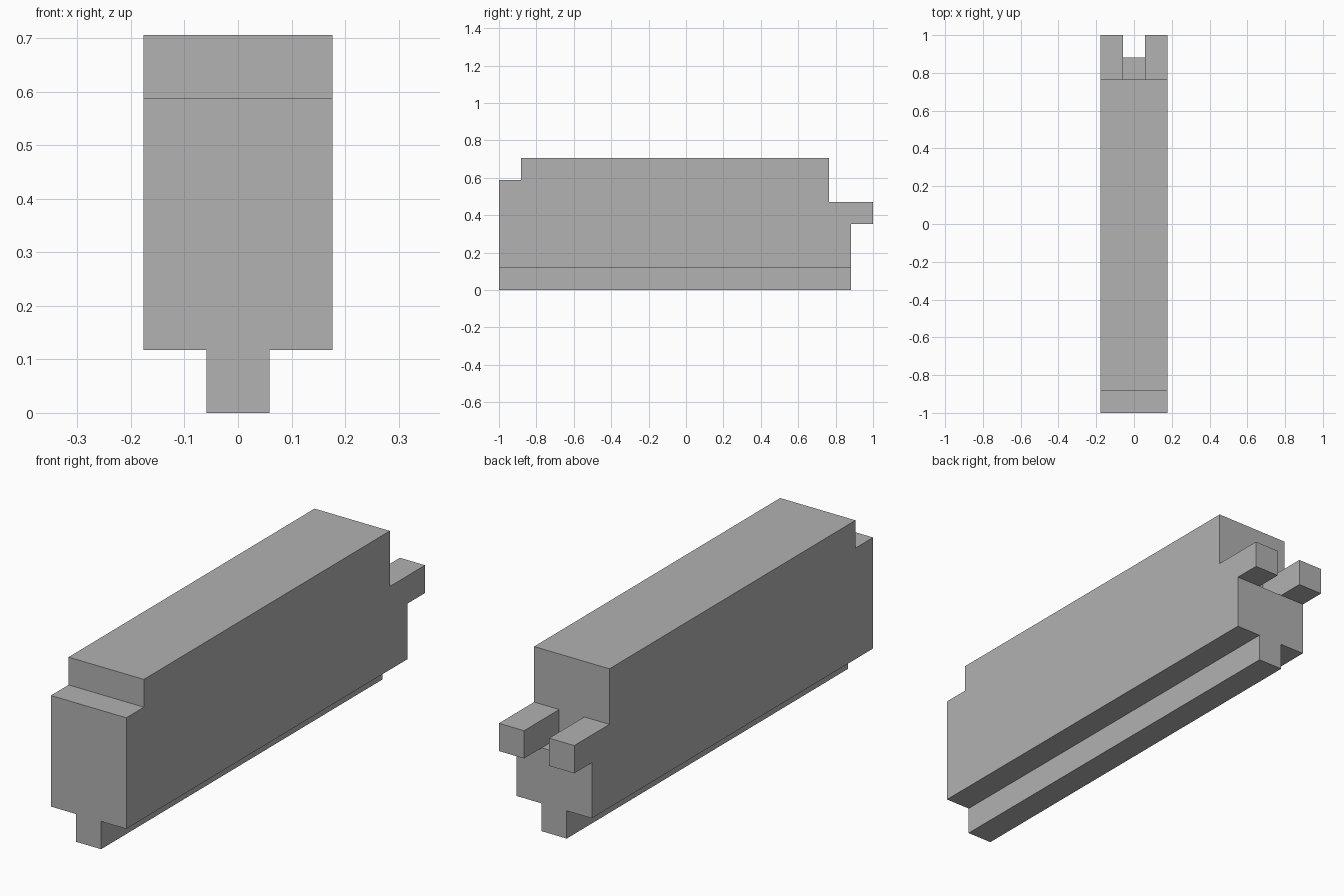
import bpy
import bmesh
from mathutils import Vector

cube = bpy.data.objects.get("Cube")
if cube:
    bpy.data.objects.remove(cube, do_unlink=True)

# The whole model sits on a grid, 17 units long
U = 2 / 17
HALF_LENGTH = 8.5

grey = bpy.data.materials.new("plain grey")
grey.use_nodes = True
colour = (0.445, 0.445, 0.445, 1)
grey.diffuse_color = colour
grey.node_tree.nodes["Principled BSDF"].inputs["Base Color"].default_value = colour


def extrude_profile(name, outline, x_min, x_max):
    """Extrude a side outline of (y, z) grid points across x."""
    bm = bmesh.new()
    verts = [bm.verts.new((x_min * U, (y - HALF_LENGTH) * U, z * U)) for y, z in outline]
    face = bm.faces.new(verts)
    result = bmesh.ops.extrude_face_region(bm, geom=[face])
    moved = [v for v in result["geom"] if isinstance(v, bmesh.types.BMVert)]
    bmesh.ops.translate(bm, verts=moved, vec=Vector(((x_max - x_min) * U, 0, 0)))
    bmesh.ops.recalc_face_normals(bm, faces=bm.faces)
    mesh = bpy.data.meshes.new(name)
    bm.to_mesh(mesh)
    bm.free()
    mesh.materials.append(grey)
    obj = bpy.data.objects.new(name, mesh)
    bpy.context.collection.objects.link(obj)
    return obj


def rectangle(y0, y1, z0, z1):
    return [(y0, z0), (y1, z0), (y1, z1), (y0, z1)]


# Main body with a front step and a rear shelf
body = [(0, 1), (16 - 1, 1), (15, 3), (14, 3)]
body = [(0, 1), (16, 1), (16, 3), (15, 3), (15, 6), (1, 6), (1, 5), (0, 5)]
extrude_profile("body", body, -1.5, 1.5)

# Narrow rail along the underside
extrude_profile("bottom_rail", rectangle(0, 16, 0, 1), -0.5, 0.5)

# Pair of prongs reaching out over the rear shelf
for name, x in (("left_prong", 0.5), ("right_prong", -1.5)):
    extrude_profile(name, rectangle(15, 17, 3, 4), x, x + 1)
